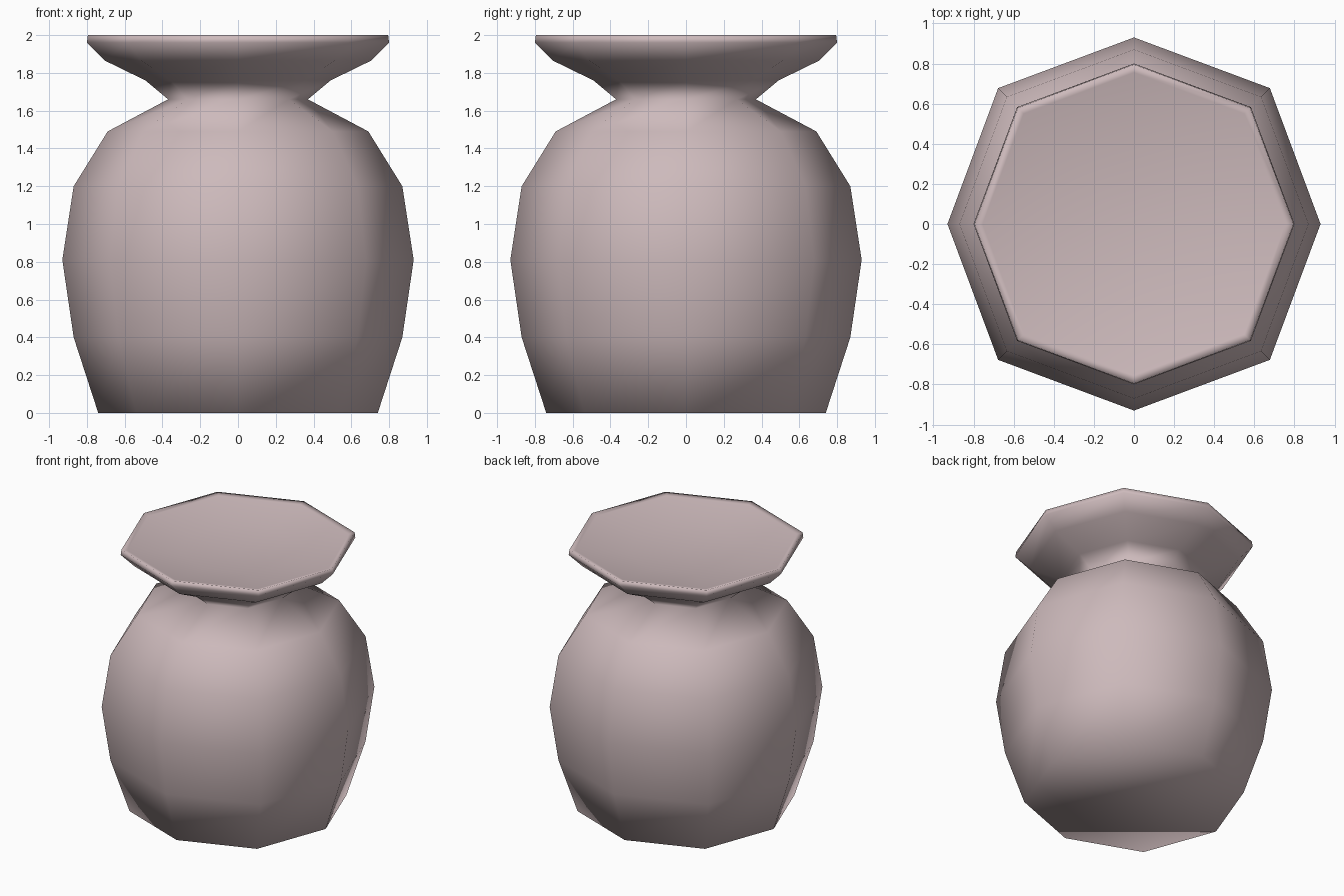
import bpy
import bmesh
import math

if "Cube" in bpy.data.objects:
    bpy.data.objects.remove(bpy.data.objects["Cube"])

SIDES = 8
DIAGONAL = 1.03  # the diagonal corners sit slightly further out

# one dusty pink clay colour
clay = bpy.data.materials.new("dusty_pink_clay")
clay.diffuse_color = (0.61, 0.49, 0.50, 1.0)
clay.use_nodes = True
clay.node_tree.nodes["Principled BSDF"].inputs["Base Color"].default_value = clay.diffuse_color

# (radius, height) from the foot up the outside, over the lip, into the dish
profile = [
    (0.74, 0.00), (0.87, 0.40), (0.93, 0.81), (0.87, 1.20),  # belly
    (0.69, 1.49), (0.37, 1.66),                              # shoulder, neck
    (0.49, 1.76), (0.705, 1.865), (0.80, 1.96),              # flared mouth
    (0.795, 2.00), (0.755, 1.99), (0.40, 1.935),             # lip and dish
]


def ring(bm, radius, z):
    verts = []
    for i in range(SIDES):
        a = 2 * math.pi * i / SIDES
        r = radius * (DIAGONAL if i % 2 else 1.0)
        verts.append(bm.verts.new((r * math.cos(a), r * math.sin(a), z)))
    return verts


bm = bmesh.new()
rings = [ring(bm, r, z) for r, z in profile]

# side walls
for low, high in zip(rings, rings[1:]):
    for i in range(SIDES):
        j = (i + 1) % SIDES
        bm.faces.new((low[i], low[j], high[j], high[i]))

# flat base
bm.faces.new(list(reversed(rings[0])))

# centre of the shallow dish
centre = bm.verts.new((0, 0, 1.92))
for i in range(SIDES):
    bm.faces.new((rings[-1][i], rings[-1][(i + 1) % SIDES], centre))

for face in bm.faces:
    face.smooth = True
bmesh.ops.recalc_face_normals(bm, faces=bm.faces[:])

mesh = bpy.data.meshes.new("vase")
bm.to_mesh(mesh)
bm.free()
mesh.materials.append(clay)
vase = bpy.data.objects.new("vase", mesh)
bpy.context.collection.objects.link(vase)
